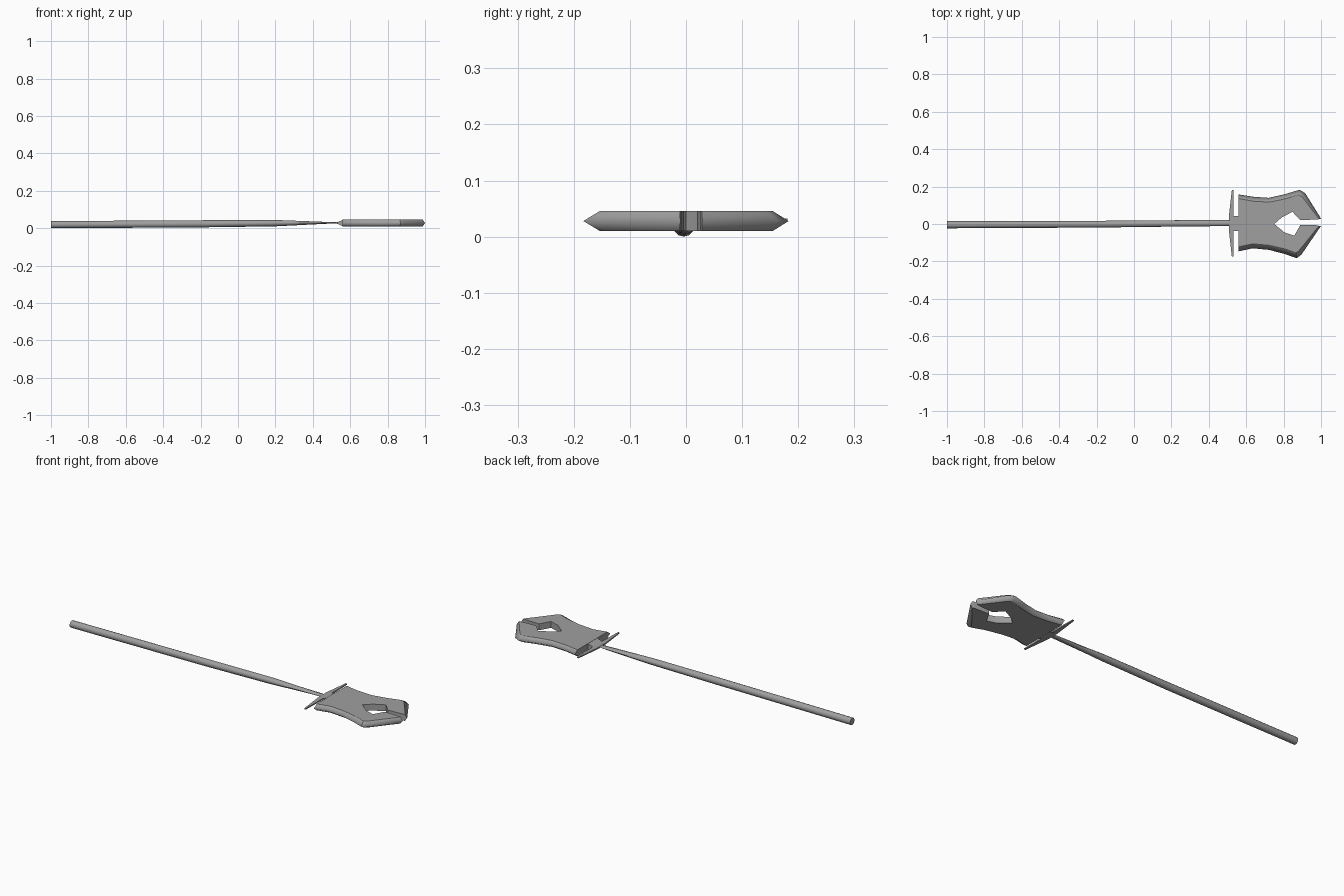
import bpy, bmesh, math

if "Cube" in bpy.data.objects:
    bpy.data.objects.remove(bpy.data.objects["Cube"])

ZC, HT = 0.0278, 0.0175   # blade mid height and half thickness

steel = bpy.data.materials.new("dark_steel")
steel.diffuse_color = (0.35, 0.35, 0.35, 1)
steel.use_nodes = True
steel.node_tree.nodes["Principled BSDF"].inputs["Base Color"].default_value = steel.diffuse_color


def make_object(name, bm, smooth=None):
    bmesh.ops.remove_doubles(bm, verts=bm.verts, dist=0.0005)
    bmesh.ops.recalc_face_normals(bm, faces=bm.faces)
    # smooth by angle, keeping the blade's cutting edge soft
    if smooth:
        for f in bm.faces:
            f.smooth = True
        for e in bm.edges:
            on_rim = all(abs(v.co.z - ZC) < 1e-5 for v in e.verts)
            e.smooth = on_rim or e.calc_face_angle(3.0) < math.radians(smooth)
    mesh = bpy.data.meshes.new(name)
    bm.to_mesh(mesh)
    bm.free()
    mesh.materials.append(steel)
    ob = bpy.data.objects.new(name, mesh)
    bpy.context.collection.objects.link(ob)
    return ob


def loft(name, rings, smooth=None):
    bm = bmesh.new()
    loops = [[bm.verts.new(p) for p in ring] for ring in rings]
    for a, b in zip(loops, loops[1:]):
        for i in range(len(a)):
            j = (i + 1) % len(a)
            bm.faces.new((a[i], a[j], b[j], b[i]))
    bm.faces.new(loops[0])
    bm.faces.new(loops[-1])
    return make_object(name, bm, smooth)


def oval(x, y, z, ry, rz, n=12):
    return [(x, y + ry * math.cos(2 * math.pi * i / n),
             z + rz * math.sin(2 * math.pi * i / n)) for i in range(n)]


# shaft: round grip, flattening towards the guard
loft("shaft", [oval(-1.0, -0.004, 0.0190, 0.019, 0.019),
               oval(-0.2, -0.001, 0.0235, 0.018, 0.019),
               oval(0.2, 0.003, 0.0270, 0.017, 0.017),
               oval(0.515, 0.005, 0.0290, 0.016, 0.003)], 35)


# guard: thin crossbar tapering to both ends
def bar(y, x0, x1, h):
    return [(x0, y, 0.029 - h), (x1, y, 0.029 - h), (x1, y, 0.029 + h), (x0, y, 0.029 + h)]


loft("guard", [bar(-0.174, 0.523, 0.531, 0.003), bar(-0.03, 0.507, 0.533, 0.004),
               bar(0.04, 0.507, 0.533, 0.004), bar(0.181, 0.523, 0.531, 0.003)])


# neck: wedge joining guard to blade
def neck_ring(x, h):
    return [(x, y, ZC + s * h) for y, s in ((-0.037, -1), (0.043, -1), (0.043, 1), (-0.037, 1))]


loft("neck", [neck_ring(0.527, 0.003), neck_ring(0.563, HT)])

# blade: each half is a strip of stations (outer edge, bevel line, inner edge)
upper = [((.560, .158), (.560, .136), (.560, 0)),
         ((.635, .146), (.635, .122), (.655, 0)),
         ((.720, .140), (.723, .117), (.750, 0)),
         ((.805, .159), (.811, .135), (.790, .035)),
         ((.885, .183), (.878, .155), (.847, .065)),
         ((.915, .165), (.899, .146), (.890, .020)),
         ((1.00, .029), (.988, .028), (.986, .025))]
lower = [((.560, -.146), (.560, -.122), (.560, 0)),
         ((.635, -.130), (.635, -.106), (.655, 0)),
         ((.720, -.138), (.723, -.114), (.750, 0)),
         ((.805, -.160), (.811, -.134), (.805, -.045)),
         ((.870, -.183), (.865, -.154), (.857, -.062)),
         ((.895, -.164), (.881, -.144), (.890, -.004)),
         ((1.00, -.010), (.988, -.011), (.986, -.007))]

bm = bmesh.new()
for half in (upper, lower):
    rows = []
    for out, inset, inner in half:
        rows.append([bm.verts.new((*p, z)) for p, z in (
            (inner, ZC + HT), (inset, ZC + HT), (out, ZC),
            (inset, ZC - HT), (inner, ZC - HT))])
    for k, (a, b) in enumerate(zip(rows, rows[1:])):
        for i in range(4):
            bm.faces.new((a[i], a[i + 1], b[i + 1], b[i]))
        if k >= 2:                      # walls of the hole and slot
            bm.faces.new((a[4], a[0], b[0], b[4]))
    bm.faces.new(rows[0])
    bm.faces.new(rows[-1])
# drop the buried seam wall between the halves' root caps and fuse them
make_object("blade", bm, 25)
